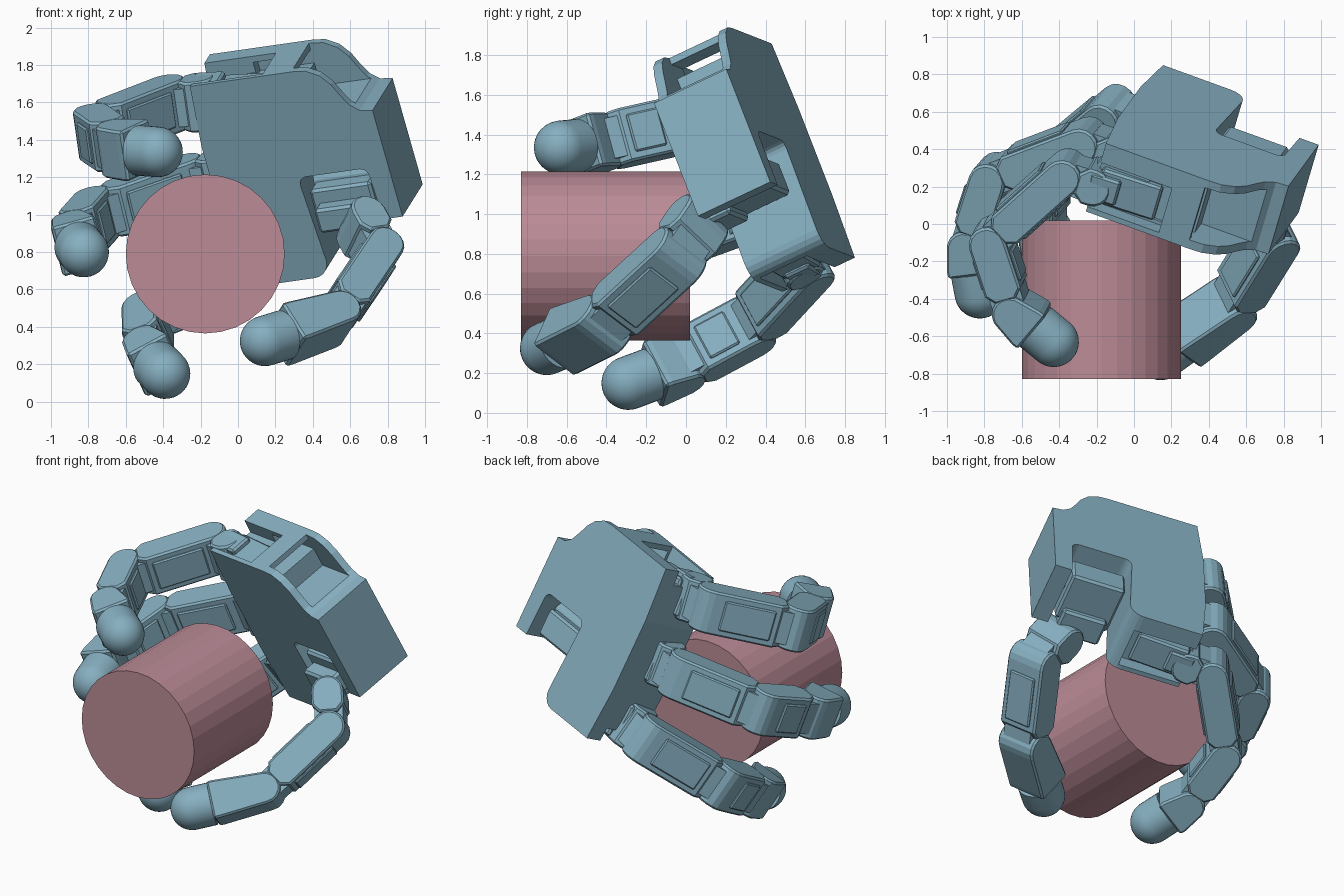
import bpy, bmesh, math
from mathutils import Vector, Matrix

if "Cube" in bpy.data.objects:
    bpy.data.objects.remove(bpy.data.objects["Cube"])


def material(name, rgb):
    m = bpy.data.materials.new(name)
    m.diffuse_color = (*rgb, 1)
    m.use_nodes = True
    m.node_tree.nodes["Principled BSDF"].inputs["Base Color"].default_value = m.diffuse_color
    return m


BLUE = material("blue_grey", (0.24, 0.43, 0.53))
PINK = material("dusty_pink", (0.50, 0.26, 0.31))


def finish(name, bm, mat, matrix, bevel=0.0):
    bmesh.ops.recalc_face_normals(bm, faces=bm.faces)
    me = bpy.data.meshes.new(name)
    bm.to_mesh(me)
    bm.free()
    me.materials.append(mat)
    ob = bpy.data.objects.new(name, me)
    ob.matrix_world = matrix
    bpy.context.collection.objects.link(ob)
    if bevel:
        b = ob.modifiers.new("edge", 'BEVEL')
        b.width, b.segments, b.limit_method = bevel, 1, 'ANGLE'
        b.angle_limit = math.radians(50)
    return ob


def prism(name, profile, z0, z1, matrix, mat=BLUE, bevel=0.0):
    """Extrude a flat outline from z0 to z1 in the given local frame."""
    bm = bmesh.new()
    face = bm.faces.new([bm.verts.new((x, y, z0)) for x, y in profile])
    ext = bmesh.ops.extrude_face_region(bm, geom=[face])
    for v in ext["geom"]:
        if isinstance(v, bmesh.types.BMVert):
            v.co.z = z1
    return finish(name, bm, mat, matrix, bevel)


def box(name, x, y, z, matrix, bevel=0.0):
    return prism(name, [(x[0], y[0]), (x[1], y[0]), (x[1], y[1]), (x[0], y[1])], z[0], z[1], matrix, BLUE, bevel)


def arc(cx, cy, r, a0, a1, n=8):
    return [(cx + r * math.cos(math.radians(a0 + (a1 - a0) * i / n)),
             cy + r * math.sin(math.radians(a0 + (a1 - a0) * i / n))) for i in range(n + 1)]


def frame(x, y, z, origin):
    m = Matrix((x, y, z)).transposed().to_4x4()
    m.translation = origin
    return m


# palm frame: U towards the fingers, V across them, W towards the back
V = Vector((-0.255, -0.35, 0.90)).normalized()
W = Vector((0.265, 0.885, 0.395))
W = (W - V * W.dot(V)).normalized()
U = V.cross(W)
A = Vector((0.88, 0.06, 0.99))
PALM = frame(U, V, W, A)

# palm with S-shaped shoulder and open thumb slot
outline = [(0, 0), (0, 0.63), (0.07, 0.64), (0.12, 0.68), (0.155, 0.74), (0.19, 0.81), (0.24, 0.87),
           (0.31, 0.908), (0.38, 0.915), (0.97, 0.915), (1.0, 0.56), (1.0, 0.075), (0.97, -0.28)]
outline += arc(0.58, -0.19, 0.09, 270, 180, 5)
outline += arc(0.47, 0.26, 0.045, 0, 90, 4) + arc(0.165, 0.26, 0.045, 90, 180, 4) + [(0.11, 0)]
palm = prism("palm", outline, 0, 0.416, PALM)

# pockets in the palm: shoulder, tunnel under the strap, finger mounts
cuts = [((0.05, 0.39), (0.665, 1.1), (0.05, 0.37)),
        ((0.30, 0.70), (0.80, 0.88), (0.05, 0.37)),
        ((0.56, 1.1), (0.82, 1.1), (0.03, 0.30)),
        ((0.56, 1.1), (-0.5, -0.19), (0.03, 0.30))]
for c in cuts:
    cutter = box("pocket_cutter", *c, PALM)
    cutter.hide_render = True
    cutter.hide_viewport = True
    mod = palm.modifiers.new("pocket", 'BOOLEAN')
    mod.operation, mod.object, mod.solver = 'DIFFERENCE', cutter, 'EXACT'


def link(name, a, b, hinge, width=0.28, r=0.10):
    """Block rounded around its hinge at a, with a narrower tongue reaching the hinge at b."""
    d = (b - a).normalized()
    h = (hinge - d * hinge.dot(d)).normalized()
    m = frame(d, h.cross(d), h, a)
    n = (b - a).length
    w = width / 2
    body = arc(0, 0, r, 90, 270) + [(n - 0.13, -r), (n - 0.08, -r * 0.55), (n - 0.08, r * 0.55), (n - 0.13, r)]
    prism(name, body, -w, w, m, bevel=0.012)
    tongue = [(n - 0.15, r * 0.9), (n - 0.15, -r * 0.9)] + arc(n, 0, r * 0.88, -90, 90)
    prism(name + "_tongue", tongue, -w * 0.75, w * 0.75, m)
    # raised cover on both flat sides of longer links
    if n > 0.3:
        for s in (-1, 1):
            y = sorted((s * r * 0.9, s * (r + 0.014)))
            box(name + "_cover", (0.07, n - 0.16), y, (-w * 0.7, w * 0.7), m, 0.008)


def fingertip(name, a, b, hinge, r=0.135):
    """Last block plus a round-ended rubber tip centred on b."""
    d = (b - a).normalized()
    h = (hinge - d * hinge.dot(d)).normalized()
    m = frame(d, h.cross(d), h, a)
    n = (b - a).length
    e = n - 0.13
    body = arc(0, 0, 0.10, 90, 270) + [(e - 0.04, -0.12), (e, -0.12), (e, 0.12), (e - 0.04, 0.12)]
    prism(name + "_block", body, -0.14, 0.14, m, bevel=0.012)
    bm = bmesh.new()
    pts = [(e, 0), (e, r)] + arc(n, 0, r, 90, 0, 10)
    vs = [bm.verts.new((x, y, 0)) for x, y in pts]
    edges = [bm.edges.new(p) for p in zip(vs, vs[1:])]
    bmesh.ops.spin(bm, geom=vs + edges, axis=(1, 0, 0), cent=(0, 0, 0), angle=2 * math.pi, steps=32)
    bmesh.ops.remove_doubles(bm, verts=bm.verts, dist=1e-4)
    ob = finish(name + "_pad", bm, BLUE, m)
    for p in ob.data.polygons:
        p.use_smooth = True
    bpy.context.view_layer.objects.active = ob
    ob.select_set(True)
    bpy.ops.object.shade_smooth_by_angle(angle=math.radians(35))
    ob.select_set(False)


def finger(name, v, splay, tip, bend):
    """Curl three links from the palm edge so that the pad lands on tip."""
    l1, l2, l3 = 0.56, 0.40, 0.278
    s = math.radians(splay)
    d = U * math.cos(s) + V * math.sin(s)
    root = PALM @ Vector((1.0 - abs(splay) * 0.003, v, 0.115))
    k1 = root + d * 0.17
    t = Vector(tip)
    p = (t - k1) - d * (t - k1).dot(d)
    p.normalize()
    k2 = k1 + (d * math.cos(math.radians(bend)) + p * math.sin(math.radians(bend))) * l1
    # two-link solve for the last joint, bulging outwards
    to = t - k2
    dist = min(to.length, (l2 + l3) * 0.999)
    to.normalize()
    hinge = d.cross(p).normalized()
    c = (l2 * l2 + dist * dist - l3 * l3) / (2 * l2 * dist)
    ang = math.acos(max(-1, min(1, c)))
    k3 = k2 + (Matrix.Rotation(-ang, 3, hinge) @ to) * l2
    link(name + "_base", root, k1, hinge)
    link(name + "_proximal", k1, k2, hinge)
    link(name + "_middle", k2, k3, hinge)
    fingertip(name + "_tip", k3, t, hinge)
    # motor housing sitting in the palm edge
    m = frame(d, W.cross(d), W, root)
    box(name + "_motor", (-0.36, -0.02), (-0.115, 0.10), (-0.07, 0.13), m, 0.012)
    box(name + "_motor_cap", (-0.14, 0.03), (-0.135, 0.135), (-0.045, 0.10), m, 0.012)


finger("upper_finger", 0.769, 5, (-0.43, -0.63, 1.335), 60)
finger("centre_finger", 0.317, 0, (-0.825, -0.37, 0.80), 41)
finger("lower_finger", -0.135, -5, (-0.39, -0.29, 0.15), 60)

# thumb: housing in the slot, then base, long link and tip
box("thumb_motor", (0.14, 0.49), (0.03, 0.21), (0.03, 0.36), PALM, 0.015)
prism("thumb_drum", arc(0.19, 0.22, 0.085, 0, 337.5, 15), 0.13, 0.49,
      frame(V, W, U, A))
box("thumb_bracket", (0.17, 0.46), (-0.01, 0.13), (-0.06, 0.12), PALM, 0.015)
j = [Vector(c) for c in ((0.66, 0.05, 0.94), (0.75, -0.06, 0.78), (0.52, -0.43, 0.44), (0.145, -0.70, 0.325))]
axis = (j[2] - j[1]).cross(j[3] - j[2]).normalized()
link("thumb_base", j[0], j[1], axis)
link("thumb_proximal", j[1], j[2], axis)
fingertip("thumb_tip", j[2], j[3], axis)

# held cylinder
prism("held_cylinder", arc(0, 0, 0.425, 0, 348.75, 31), -0.02, 0.83,
      frame(Vector((1, 0, 0)), Vector((0, 0, 1)), Vector((0, -1, 0)), Vector((-0.175, 0, 0.79))), PINK)
